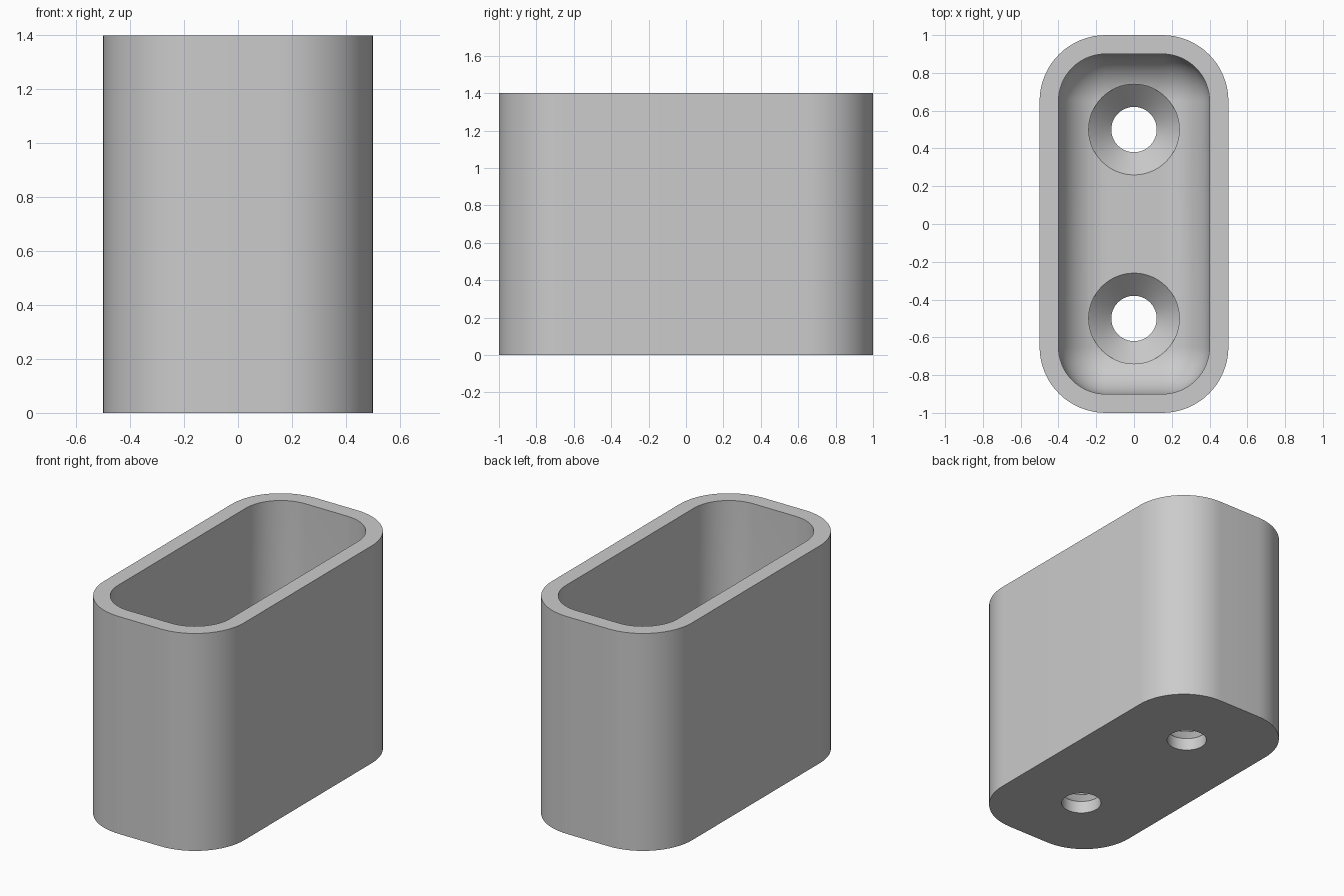
import bpy
import bmesh
from math import cos, sin, pi, radians

default = bpy.data.objects.get("Cube")
if default:
    bpy.data.objects.remove(default, do_unlink=True)

HEIGHT, FLOOR, WALL = 1.4, 0.2, 0.1
OUTER_R, FILLET = 0.35, 0.25
CORNER_STEPS, FILLET_STEPS, HOLE_SIDES = 16, 12, 64

grey = bpy.data.materials.new("plain_grey")
grey.use_nodes = True
colour = (0.6, 0.6, 0.6, 1)
grey.diffuse_color = colour
grey.node_tree.nodes["Principled BSDF"].inputs["Base Color"].default_value = colour


def rounded_ring(bm, inset, z):
    """Rounded rectangle, inset evenly from the outer wall."""
    r = max(OUTER_R - inset, 0.002)
    cx, cy = 0.5 - inset - r, 1 - inset - r
    ring = []
    for i, (sx, sy) in enumerate([(1, 1), (-1, 1), (-1, -1), (1, -1)]):
        for k in range(CORNER_STEPS + 1):
            a = (i + k / CORNER_STEPS) * pi / 2
            ring.append(bm.verts.new((sx * cx + r * cos(a), sy * cy + r * sin(a), z)))
    return ring


def circle_ring(bm, y, r, z):
    angles = [2 * pi * k / HOLE_SIDES for k in range(HOLE_SIDES)]
    return [bm.verts.new((r * cos(a), y + r * sin(a), z)) for a in angles]


def loft(bm, rings):
    """Join rings into a closed solid."""
    for low, high in zip(rings, rings[1:]):
        n = len(low)
        for i in range(n):
            j = (i + 1) % n
            bm.faces.new((low[i], low[j], high[j], high[i]))
    bm.faces.new(rings[0][::-1])
    bm.faces.new(rings[-1])


def make_object(name, bm):
    bmesh.ops.recalc_face_normals(bm, faces=bm.faces)
    mesh = bpy.data.meshes.new(name)
    bm.to_mesh(mesh)
    bm.free()
    mesh.materials.append(grey)
    obj = bpy.data.objects.new(name, mesh)
    bpy.context.collection.objects.link(obj)
    return obj


# Cup: outer wall, rim, inner wall, then a rounded fillet into the floor
bm = bmesh.new()
profile = [(0, 0), (0, HEIGHT), (WALL, HEIGHT)]
for k in range(FILLET_STEPS + 1):
    a = k / FILLET_STEPS * pi / 2
    profile.append((WALL + FILLET * (1 - cos(a)), FLOOR + FILLET * (1 - sin(a))))
loft(bm, [rounded_ring(bm, inset, z) for inset, z in profile])
cup = make_object("mounting_cup", bm)

# Countersunk screw holes through the floor
bm = bmesh.new()
for y in (-0.5, 0.5):
    steps = [(0.12, -0.1), (0.12, 0.08), (0.24, FLOOR - 0.001), (0.24, 0.5)]
    loft(bm, [circle_ring(bm, y, r, z) for r, z in steps])
cutter = make_object("screw_hole_cutter", bm)
cutter.hide_render = True

cut = cup.modifiers.new("screw_holes", "BOOLEAN")
cut.operation = "DIFFERENCE"
cut.solver = "EXACT"
cut.object = cutter

bpy.ops.object.select_all(action="DESELECT")
cup.select_set(True)
bpy.context.view_layer.objects.active = cup
bpy.ops.object.modifier_apply(modifier=cut.name)
bpy.data.objects.remove(cutter, do_unlink=True)
bpy.ops.object.shade_smooth_by_angle(angle=radians(30))
